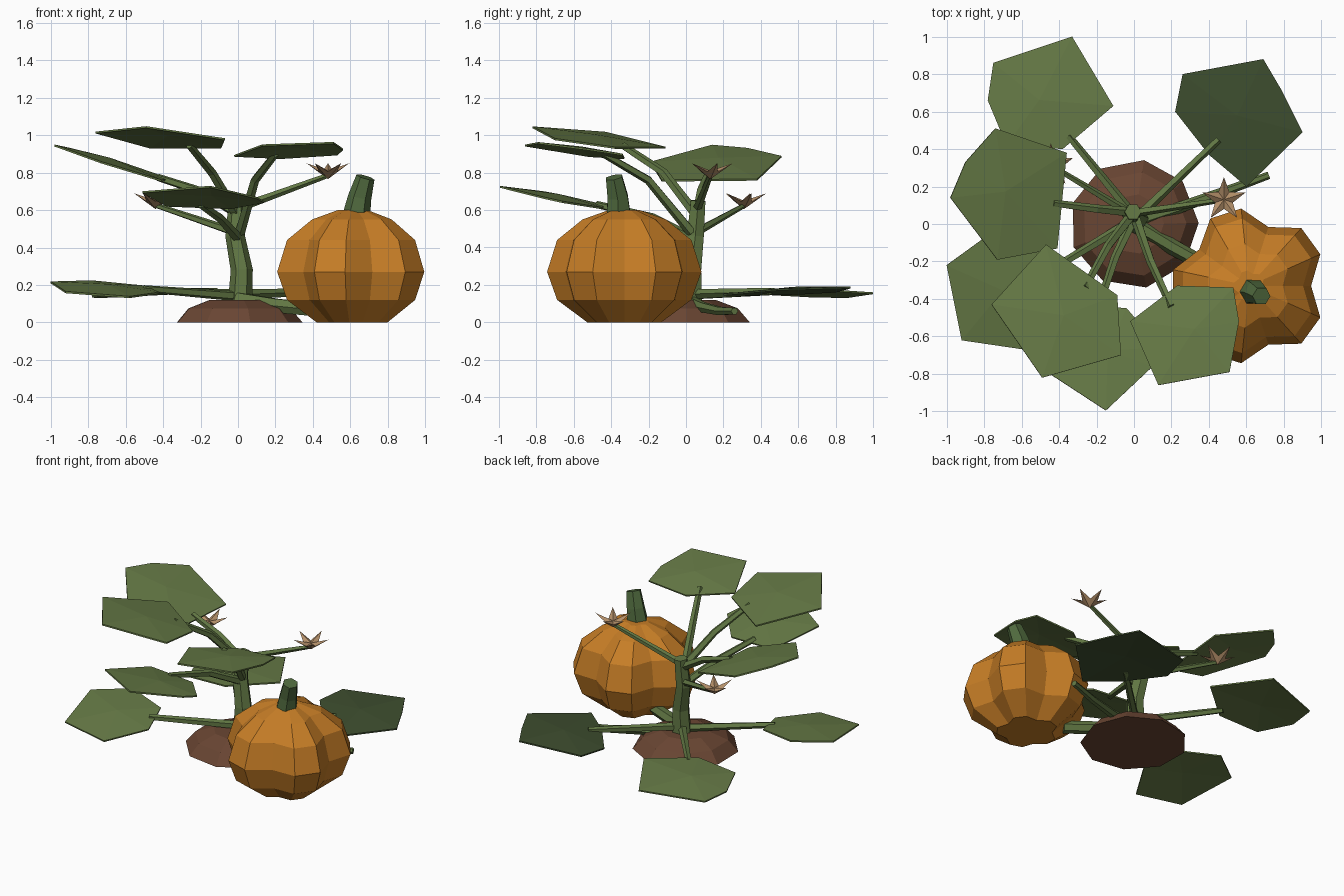
import bpy, bmesh, math
from mathutils import Vector

if "Cube" in bpy.data.objects:
    bpy.data.objects.remove(bpy.data.objects["Cube"])


def material(name, rgb):
    m = bpy.data.materials.new(name)
    lin = [((c / 255 + 0.055) / 1.055) ** 2.4 for c in rgb]
    m.diffuse_color = (*lin, 1)
    m.use_nodes = True
    m.node_tree.nodes["Principled BSDF"].inputs["Base Color"].default_value = m.diffuse_color
    return m


LEAF = material("leaf green", (102, 122, 70))
DARK = material("dark leaf green", (62, 78, 47))
STEM = material("stem green", (98, 120, 68))
STALK = material("pumpkin stalk green", (80, 106, 62))
ORANGE = material("pumpkin orange", (198, 125, 38))
SOIL = material("soil brown", (106, 70, 51))
PETAL = material("flower tan", (178, 142, 104))


def finish(name, bm, mat):
    bmesh.ops.recalc_face_normals(bm, faces=bm.faces)
    me = bpy.data.meshes.new(name)
    bm.to_mesh(me)
    bm.free()
    me.materials.append(mat)
    ob = bpy.data.objects.new(name, me)
    bpy.context.collection.objects.link(ob)
    return ob


def loft(name, rings, mat):
    """Skin a list of point rings and cap both ends."""
    bm = bmesh.new()
    vs = [[bm.verts.new(p) for p in r] for r in rings]
    n = len(vs[0])
    for a, b in zip(vs, vs[1:]):
        for i in range(n):
            j = (i + 1) % n
            bm.faces.new((a[i], a[j], b[j], b[i]))
    bm.faces.new(vs[0])
    bm.faces.new(vs[-1])
    return finish(name, bm, mat)


def tube(name, path, r0, r1, mat=STEM, sides=6):
    pts = [Vector(p) for p in path]
    rings = []
    for k, p in enumerate(pts):
        d = (pts[min(k + 1, len(pts) - 1)] - pts[max(k - 1, 0)]).normalized()
        u = d.cross(Vector((0, 1, 0) if abs(d.z) > 0.8 else (0, 0, 1))).normalized()
        v = d.cross(u)
        r = r0 + (r1 - r0) * k / (len(pts) - 1)
        rings.append([p + r * (u * math.cos(i * math.tau / sides) + v * math.sin(i * math.tau / sides))
                      for i in range(sides)])
    return loft(name, rings, mat)


def leaf(name, outline, z, slope, stalk, mat=LEAF, lift=0.02):
    """Tilted polygon leaf with a slightly raised middle, plus its stalk."""
    cx = sum(p[0] for p in outline) / len(outline)
    cy = sum(p[1] for p in outline) / len(outline)
    bm = bmesh.new()
    mid = bm.verts.new((cx, cy, z + lift))
    vs = [bm.verts.new((x, y, z + slope[0] * (x - cx) + slope[1] * (y - cy))) for x, y in outline]
    for i in range(len(vs)):
        bm.faces.new((mid, vs[i], vs[(i + 1) % len(vs)]))
    ob = finish(name, bm, mat)
    mod = ob.modifiers.new("thickness", 'SOLIDIFY')
    mod.thickness = 0.01
    mod.offset = 0
    tube(name + "_stalk", stalk, 0.028, 0.02, sides=5)


def flower(name, c, start, turn):
    """Five-pointed cup flower on a thin stalk."""
    bm = bmesh.new()
    c = Vector(c)
    top = bm.verts.new(c + Vector((0, 0, -0.005)))
    bottom = bm.verts.new(c + Vector((0, 0, -0.05)))
    rim = []
    for i in range(10):
        a = turn + i * math.tau / 10
        r, h = (0.12, 0.035) if i % 2 == 0 else (0.05, -0.01)
        rim.append(bm.verts.new(c + Vector((r * math.cos(a), r * math.sin(a), h))))
    for i in range(10):
        j = (i + 1) % 10
        bm.faces.new((top, rim[i], rim[j]))
        bm.faces.new((bottom, rim[j], rim[i]))
    finish(name, bm, PETAL)
    tube(name + "_stalk", [start, c - Vector((0, 0, 0.03))], 0.024, 0.014, sides=5)


# Soil mound
loft("soil_mound", [[(r * math.cos(math.radians(81 + 40 * i)), r * math.sin(math.radians(81 + 40 * i)), z)
                     for i in range(9)] for z, r in ((0, 0.345), (0.075, 0.28), (0.12, 0.16))], SOIL)

# Pumpkin: five flat-ended lobes, every third corner drawn inward
PX, PY = 0.615, -0.33
rings = []
for z, s in ((0, 0.48), (0.12, 0.87), (0.27, 1), (0.44, 0.87), (0.55, 0.54), (0.6, 0.2)):
    ring = []
    for i in range(15):
        a = math.radians(24 * i)
        r = s * (0.33 if i % 3 == 0 else 0.415)
        ring.append((PX + r * math.cos(a), PY + r * math.sin(a), z))
    rings.append(ring)
loft("pumpkin", rings, ORANGE)
tube("pumpkin_stalk", [(0.63, -0.36, 0.56), (0.65, -0.365, 0.67), (0.68, -0.385, 0.775)], 0.075, 0.05, STALK)

# Main stem and ground vines
tube("main_stem", [(0.01, 0.03, 0.08), (0.02, 0.03, 0.28), (-0.015, 0.05, 0.46), (-0.005, 0.065, 0.65)], 0.066, 0.045)
tube("ground_vine", [(0.03, 0.02, 0.11), (0.25, 0.09, 0.08), (0.5, 0.18, 0.06), (0.72, 0.26, 0.06)], 0.035, 0.02)
tube("pumpkin_vine", [(0.0, 0.0, 0.12), (0.2, -0.12, 0.09), (0.4, -0.23, 0.07)], 0.045, 0.04)

# Low leaves
leaf("low_leaf_back_left", [(-0.75, 0.86), (-0.33, 1.0), (-0.11, 0.63), (-0.38, 0.40), (-0.68, 0.42), (-0.78, 0.66)],
     0.155, (0.06, -0.03), [(0, 0.04, 0.15), (-0.35, 0.47, 0.165)])
leaf("low_leaf_left", [(-1.0, -0.22), (-0.92, -0.62), (-0.58, -0.67), (-0.42, -0.4), (-0.5, -0.15), (-0.78, -0.06)],
     0.18, (-0.06, 0.12), [(0, 0.02, 0.14), (-0.5, -0.28, 0.18)])
leaf("low_leaf_back_right", [(0.26, 0.80), (0.69, 0.88), (0.79, 0.71), (0.9, 0.49), (0.6, 0.2), (0.4, 0.37), (0.22, 0.6)],
     0.165, (0.04, 0.05), [(0, 0.02, 0.15), (0.45, 0.45, 0.165)], DARK)

# Raised leaves
leaf("high_leaf_left", [(-0.74, 0.51), (-0.36, 0.38), (-0.41, -0.13), (-0.73, -0.19), (-0.98, 0.14), (-0.9, 0.33)],
     0.855, (-0.31, 0.04), [(0, 0.06, 0.58), (-0.2, 0.08, 0.7), (-0.43, 0.11, 0.775)])
leaf("high_leaf_front_left", [(-0.47, -0.11), (-0.09, -0.38), (-0.07, -0.70), (-0.49, -0.82), (-0.76, -0.43)],
     0.98, (-0.11, -0.15), [(-0.01, 0.05, 0.58), (-0.14, -0.12, 0.8), (-0.26, -0.34, 0.945)])
leaf("mid_leaf_front", [(-0.15, -0.995), (0.1, -0.76), (0.14, -0.66), (-0.04, -0.45), (-0.38, -0.43), (-0.51, -0.76)],
     0.66, (-0.05, -0.2), [(0, 0.03, 0.45), (-0.1, -0.18, 0.56), (-0.2, -0.48, 0.63)])
leaf("high_leaf_front_right", [(-0.02, -0.52), (0.13, -0.86), (0.51, -0.79), (0.56, -0.52), (0.53, -0.34), (0.23, -0.33)],
     0.915, (0.06, -0.14), [(0.01, 0.03, 0.48), (0.09, -0.2, 0.76), (0.2, -0.44, 0.9)])

# Flowers
flower("right_flower", (0.48, 0.13, 0.815), (0, 0.06, 0.61), math.radians(90))
flower("left_flower", (-0.44, 0.31, 0.655), (-0.01, 0.05, 0.48), math.radians(20))
